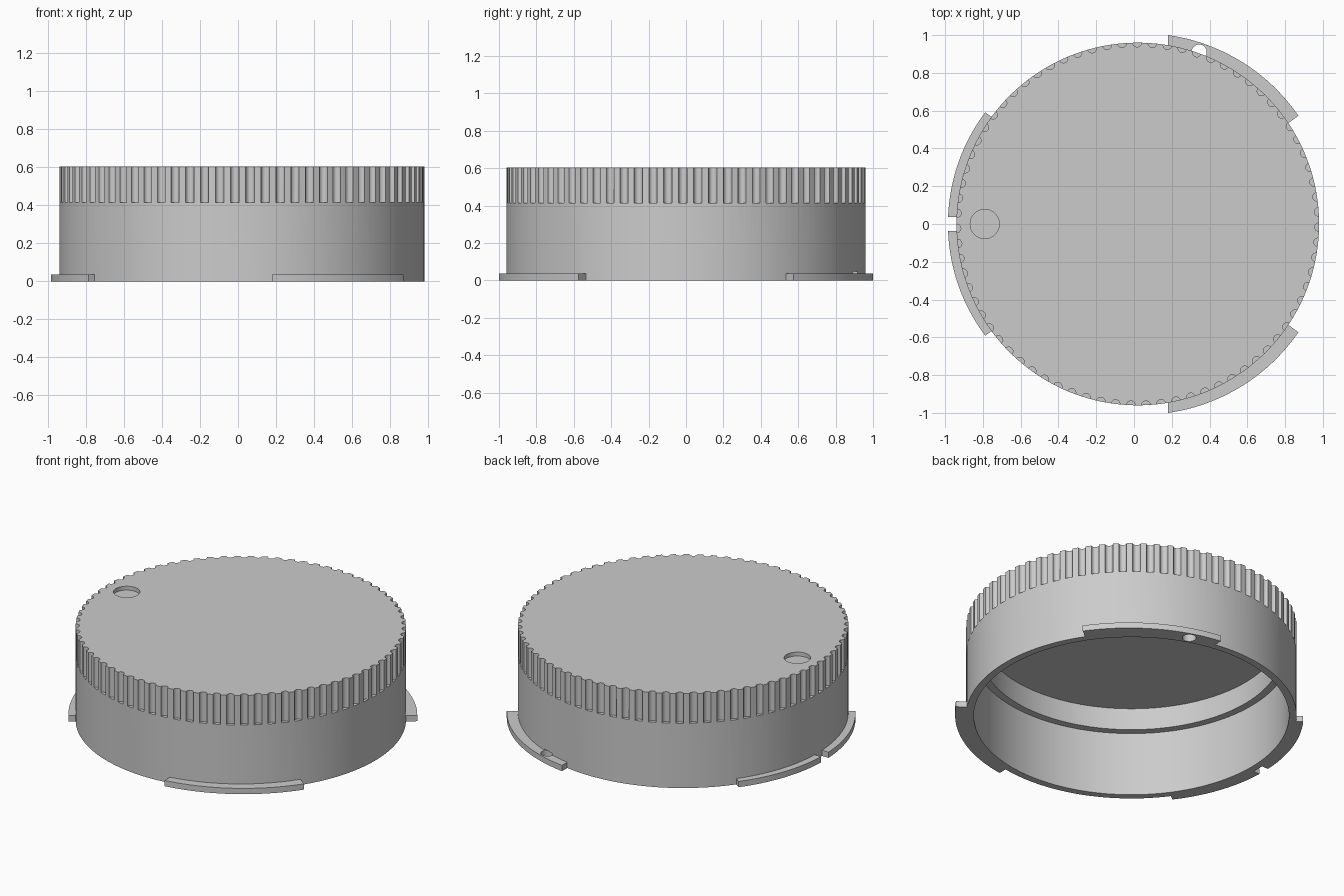
import bpy, bmesh
from math import sin, cos, pi, radians

if "Cube" in bpy.data.objects:
    bpy.data.objects.remove(bpy.data.objects["Cube"])

CX = 0.02          # axis of the cap
R = 0.96           # outer radius
TOP = 0.605
GRIP_Z = 0.415
TAB_H = 0.037
FLUTES = 75

grey = bpy.data.materials.new("plain_grey")
grey.use_nodes = True
colour = (0.6, 0.6, 0.6, 1)
grey.diffuse_color = colour
grey.node_tree.nodes["Principled BSDF"].inputs["Base Color"].default_value = colour


def make_object(name, bm):
    bmesh.ops.recalc_face_normals(bm, faces=bm.faces[:])
    mesh = bpy.data.meshes.new(name)
    bm.to_mesh(mesh)
    bm.free()
    mesh.materials.append(grey)
    ob = bpy.data.objects.new(name, mesh)
    bpy.context.collection.objects.link(ob)
    return ob


def add_prism(bm, outline, z0, z1):
    low = [bm.verts.new((x, y, z0)) for x, y in outline]
    high = [bm.verts.new((x, y, z1)) for x, y in outline]
    bm.faces.new(low)
    bm.faces.new(high)
    n = len(outline)
    for i in range(n):
        j = (i + 1) % n
        bm.faces.new((low[i], low[j], high[j], high[i]))


def arc(cx, cy, r, a0, a1, steps):
    return [(cx + r * cos(radians(a0 + (a1 - a0) * i / steps)),
             cy + r * sin(radians(a0 + (a1 - a0) * i / steps))) for i in range(steps + 1)]


def circle(cx, cy, r, steps):
    return arc(cx, cy, r, 0, 360, steps)[:-1]


def activate(ob):
    bpy.ops.object.select_all(action='DESELECT')
    ob.select_set(True)
    bpy.context.view_layer.objects.active = ob


def cut(ob, bm):
    cutter = make_object("cutter", bm)
    cutter.hide_render = True
    mod = ob.modifiers.new("cut", 'BOOLEAN')
    mod.operation = 'DIFFERENCE'
    mod.solver = 'EXACT'
    mod.object = cutter
    activate(ob)
    bpy.ops.object.modifier_apply(modifier=mod.name)
    bpy.data.objects.remove(cutter)


def prism_cutter(outline, z0, z1):
    bm = bmesh.new()
    add_prism(bm, outline, z0, z1)
    return bm


def pin_hole():
    return prism_cutter(circle(0.345, 0.91, 0.04, 32), -0.05, 0.047)


# Cap body: stepped hollow profile turned around the axis
profile = [(0, 0.55), (0.87, 0.55), (0.87, 0.41), (0.916, 0.41),
           (0.916, 0), (R, 0), (R, TOP), (0, TOP)]
bm = bmesh.new()
verts = [bm.verts.new((CX + r, 0, z)) for r, z in profile]
edges = [bm.edges.new(pair) for pair in zip(verts, verts[1:])]
bmesh.ops.spin(bm, geom=verts + edges, cent=(CX, 0, 0), axis=(0, 0, 1),
               angle=2 * pi, steps=150, use_duplicate=False)
bmesh.ops.remove_doubles(bm, verts=bm.verts[:], dist=1e-4)
body = make_object("cap_body", bm)

# Grip flutes around the upper rim
bm = bmesh.new()
for i in range(FLUTES):
    a = 2 * pi * i / FLUTES - radians(1)
    add_prism(bm, circle(CX + R * cos(a), R * sin(a), 0.023, 14), GRIP_Z, TOP + 0.05)
cut(body, bm)

# Index dimple on top, pin hole and small slot in the lower rim
cut(body, prism_cutter(circle(-0.79, 0, 0.077, 48), TOP - 0.025, TOP + 0.05))
cut(body, pin_hole())

# Bayonet tabs, mirrored front to back
tabs = []
for label, cx, r, outer, inner in (
        ("side", 0.039, 1.01, (34.6, 82), (33.8, 80.3)),
        ("right", 0, 0.985, (143.1, 177.8), (143.8, 177.7))):
    outline = arc(cx, 0, r, *outer, 20) + arc(CX, 0, 0.95, *inner[::-1], 20)
    for end, s in (("back", 1), ("front", -1)):
        bm = prism_cutter([(x, s * y) for x, y in outline], 0, TAB_H)
        tabs.append(make_object(f"{label}_tab_{end}", bm))
cut(tabs[0], pin_hole())

for ob in [body] + tabs:
    activate(ob)
    bpy.ops.object.shade_smooth_by_angle(angle=radians(30))
